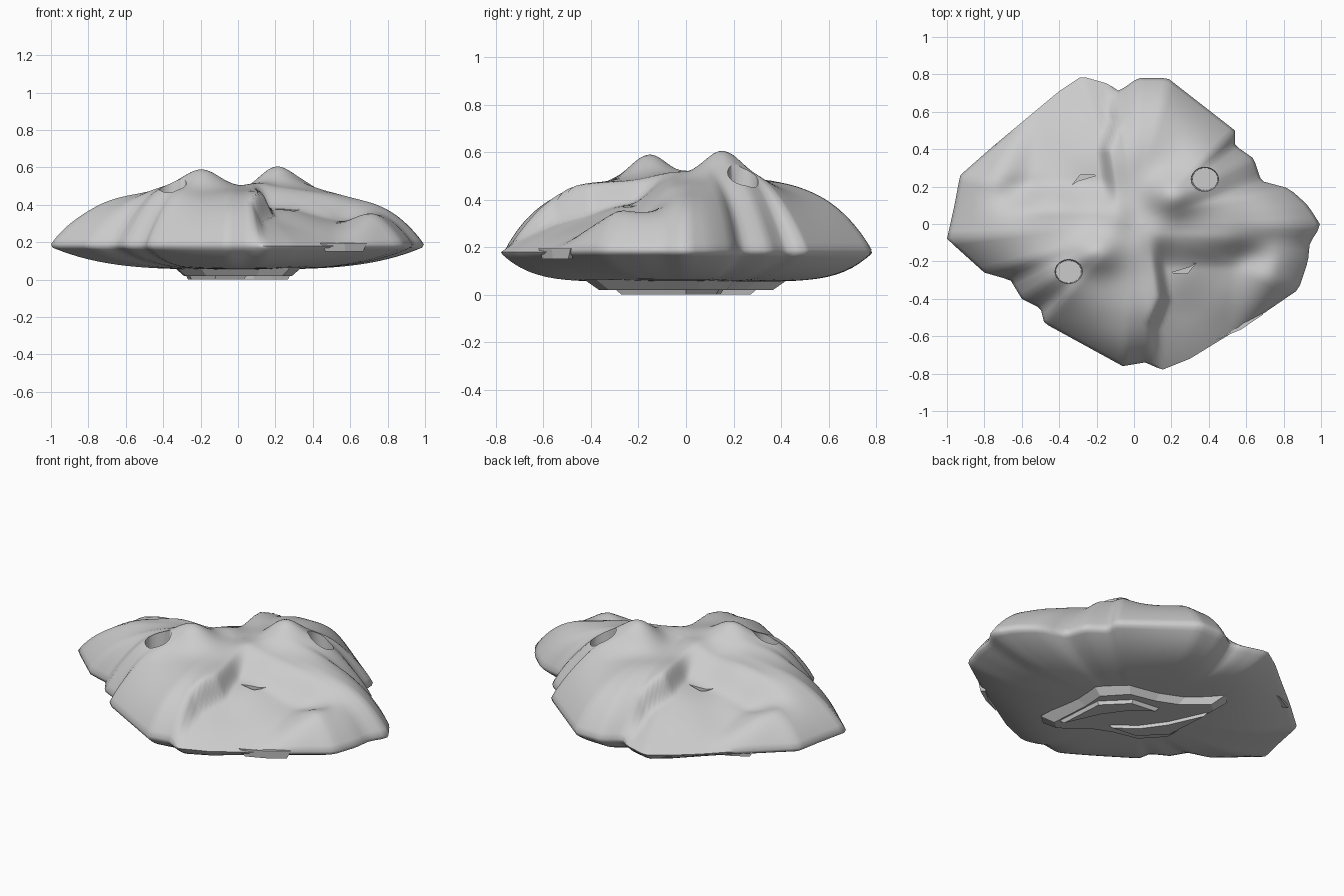
import bpy, bmesh, math
from mathutils import Vector, noise

if "Cube" in bpy.data.objects:
    bpy.data.objects.remove(bpy.data.objects["Cube"])

# Plan outline of the lump, counter-clockwise from the right tip
OUTLINE = [(1, -.01), (.93, .1), (.83, .19), (.68, .23), (.64, .35), (.54, .42), (.54, .5),
           (.18, .78), (.02, .78), (-.08, .71), (-.14, .75), (-.28, .79), (-.4, .71),
           (-.76, .41), (-.93, .26), (-.96, .1), (-1, -.08), (-.8, -.26), (-.66, -.3),
           (-.6, -.4), (-.5, -.45), (-.48, -.53), (-.06, -.76), (.06, -.74), (.15, -.78),
           (.3, -.72), (.69, -.48), (.88, -.35), (.93, -.2), (.94, -.1)]


def smooth(a, b, v):
    t = min(1, max(0, (v - a) / (b - a)))
    return t * t * (3 - 2 * t)


def radius(ang):
    d = Vector((math.cos(ang), math.sin(ang)))
    for i, p in enumerate(OUTLINE):
        p, q = Vector(p), Vector(OUTLINE[(i + 1) % len(OUTLINE)])
        e = q - p
        den = d.x * e.y - d.y * e.x
        if abs(den) < 1e-9:
            continue
        r = (p.x * e.y - p.y * e.x) / den
        s = (p.x * d.y - p.y * d.x) / den
        if r > 0 and -1e-6 <= s <= 1 + 1e-6:
            return r
    return .8


def seam_x(y):
    pts = [(0, .08), (-.2, .11), (-.4, .14), (-.55, .08), (-.9, .08)]
    for (y0, x0), (y1, x1) in zip(pts, pts[1:]):
        if y >= y1:
            return x0 + (x1 - x0) * (y - y0) / (y1 - y0)
    return .08


# Mounds and dips as (x, y, width x, width y, height), repeated by a half turn
BUMPS = [(-.2, -.155, .13, .11, .11), (.1, -.05, .09, .1, .03),
         (.66, -.16, .14, .09, -.05), (-.4, -.27, .15, .15, .06)]


def top(x, y, t):
    z = noise.noise(Vector((x * 4, y * 4, 1.7))) * .02 * (1 - t ** 4)
    for cx, cy, sx, sy, h in BUMPS:
        for s in (1, -1):
            z += h * (1 - t ** 6) * math.exp(-((x - s * cx) / sx) ** 2 - ((y - s * cy) / sy) ** 2)
    if y > 0:                      # two-fold turn symmetry
        x, y = -x, -y
    high = .19 + .295 * (1 - t ** 4.2) ** .95
    low = .18 + .235 * (1 - t * t)
    s = seam_x(y)
    w = smooth(s - .02, s + .06, x) * smooth(-.05, -.24, y) * (1 - smooth(.52, .76, x - .1 * (y + .3)))
    return z + high + (low - high) * w


def under(x, y, t):
    e = 3.6 + 3 * (y * y / (x * x + y * y + 1e-6)) ** 2
    return .055 + .12 * t ** e


# Main lump: polar sheet for the top, bowl for the underside
def build_body(segs=160, rings=40):
    bm = bmesh.new()
    rad = [radius(2 * math.pi * i / segs) for i in range(segs)]

    def ring(t, fn):
        out = []
        for i in range(segs):
            a = 2 * math.pi * i / segs
            x, y = rad[i] * t * math.cos(a), rad[i] * t * math.sin(a)
            out.append(bm.verts.new((x, y, fn(x, y, t))))
        return out

    loops = [ring((k / rings) ** .85, top) for k in range(1, rings + 1)]
    loops += [ring(1 - .008 - .987 * (k / 18) ** 1.3, under) for k in range(0, 18)]
    for a, b in zip(loops, loops[1:]):
        for i in range(segs):
            j = (i + 1) % segs
            bm.faces.new((a[i], b[i], b[j], a[j]))
    for lp, z in ((loops[0], top(0, 0, 0)), (loops[-1], .055)):
        c = bm.verts.new((0, 0, z))
        for i in range(segs):
            bm.faces.new((lp[i], lp[(i + 1) % segs], c))
    bmesh.ops.recalc_face_normals(bm, faces=bm.faces)
    return to_object("rock_body", bm)


def to_object(name, bm):
    me = bpy.data.meshes.new(name)
    bm.to_mesh(me)
    bm.free()
    ob = bpy.data.objects.new(name, me)
    bpy.context.collection.objects.link(ob)
    return ob


def prism(name, pts, z0, z1, taper=1.0):
    bm = bmesh.new()
    cx = sum(p[0] for p in pts) / len(pts)
    cy = sum(p[1] for p in pts) / len(pts)
    up = [bm.verts.new((x, y, z1)) for x, y in pts]
    lo = [bm.verts.new((cx + (x - cx) * taper, cy + (y - cy) * taper, z0)) for x, y in pts]
    bm.faces.new(up)
    bm.faces.new(lo[::-1])
    for i in range(len(pts)):
        j = (i + 1) % len(pts)
        bm.faces.new((up[i], lo[i], lo[j], up[j]))
    bmesh.ops.recalc_face_normals(bm, faces=bm.faces)
    return to_object(name, bm)


def select(ob):
    bpy.ops.object.select_all(action='DESELECT')
    ob.select_set(True)
    bpy.context.view_layer.objects.active = ob


body = build_body()

# Round pits and ragged slits cut into the top
cutters = []
for cx, cy in ((.38, .24), (-.35, -.255)):
    circle = [(cx + .085 * math.cos(k * math.pi / 12), cy + .075 * math.sin(k * math.pi / 12)) for k in range(24)]
    cutters.append(prism("pit_cutter", circle, .37, .8, .8))
slit = [(.2, -.26), (.27, -.265), (.29, -.26), (.33, -.21), (.3, -.23), (.25, -.245)]
for s in (1, -1):
    cutters.append(prism("slit_cutter", [(s * x, s * y) for x, y in slit], .34, .7))
for c in cutters:
    m = body.modifiers.new("cut", 'BOOLEAN')
    m.operation, m.object, m.solver = 'DIFFERENCE', c, 'EXACT'
    select(body)
    bpy.ops.object.modifier_apply(modifier=m.name)
    bpy.data.objects.remove(c)
select(body)
bpy.ops.object.shade_smooth_by_angle(angle=math.radians(60))

# Thin broken lips along the low edges
lip = [(.44, -.62), (.56, -.55), (.66, -.465), (.69, -.485), (.57, -.565)]
for s, nm in ((1, "front_lip"), (-1, "back_lip")):
    k = 1 if s > 0 else 1.08
    prism(nm, [(s * x * k, s * y * (.87 if s < 0 else 1)) for x, y in lip], .15, .195, .8)

# S-shaped foot under the lump, with two curled ridges
half = [(.34, -.38), (.32, -.1), (.33, .06), (.2, .2), (.02, .24), (-.12, .3), (-.28, .43)]
foot = half + [(-x, -y) for x, y in half]
prism("foot", foot, .02, .065, .85)
for s in (1, -1):
    ridge = [(s * x, s * y) for x, y in [(.28, -.3), (.26, 0), (.12, .14), (-.05, .16), (.08, .06), (.18, -.08)]]
    prism("foot_ridge", ridge, 0, .025, .9)
